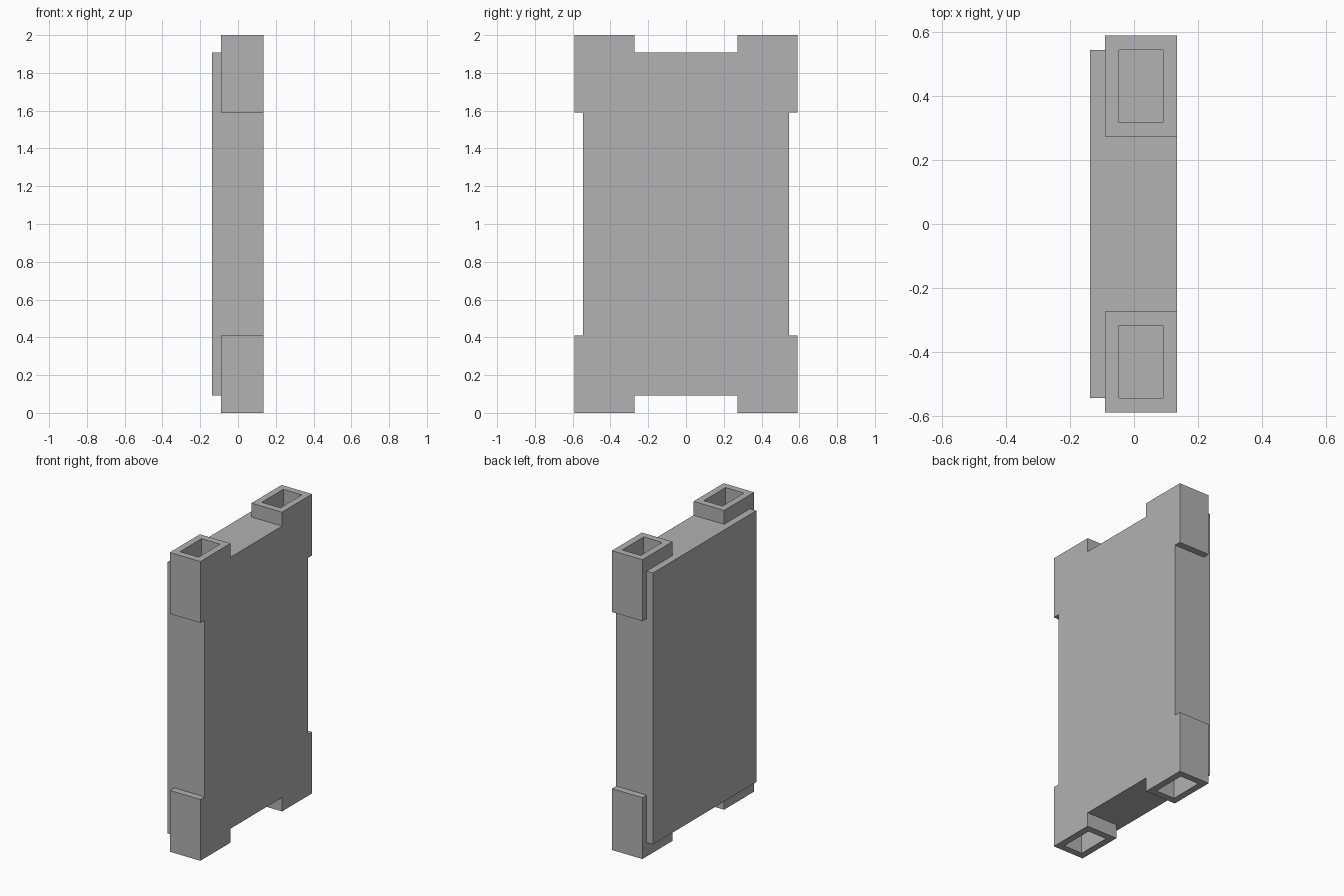
import bpy
import bmesh
from mathutils import Vector

if "Cube" in bpy.data.objects:
    bpy.data.objects.remove(bpy.data.objects["Cube"], do_unlink=True)

grey = bpy.data.materials.new("plain_grey")
grey.use_nodes = True
grey.diffuse_color = (0.445, 0.445, 0.445, 1)
grey.node_tree.nodes["Principled BSDF"].inputs["Base Color"].default_value = grey.diffuse_color


def box(name, low, high):
    """Axis-aligned box between two opposite corners."""
    low, high = Vector(low), Vector(high)
    bm = bmesh.new()
    bmesh.ops.create_cube(bm, size=1)
    bmesh.ops.scale(bm, vec=high - low, verts=bm.verts)
    bmesh.ops.translate(bm, vec=(low + high) / 2, verts=bm.verts)
    mesh = bpy.data.meshes.new(name)
    bm.to_mesh(mesh)
    bm.free()
    mesh.materials.append(grey)
    obj = bpy.data.objects.new(name, mesh)
    bpy.context.collection.objects.link(obj)
    return obj


def combine(target, tool, operation):
    """Apply a boolean and discard the tool object."""
    mod = target.modifiers.new(operation.lower(), "BOOLEAN")
    mod.operation = operation
    mod.solver = "EXACT"
    mod.object = tool
    bpy.context.view_layer.objects.active = target
    bpy.ops.object.modifier_apply(modifier=mod.name)
    bpy.data.objects.remove(tool, do_unlink=True)


HEIGHT = 2.0
BLOCK = 0.41    # corner block height
DEPTH = 0.365   # socket depth
corners = [(side, top) for side in (-1, 1) for top in (False, True)]


def corner_box(name, x, y, z, side, top):
    """Box at one corner, mirrored across y and about mid height."""
    ys = sorted(side * v for v in y)
    zs = sorted(HEIGHT - v if top else v for v in z)
    return box(name, (x[0], ys[0], zs[0]), (x[1], ys[1], zs[1]))


# Main slab
panel = box("panel_with_corner_sockets", (-0.138, -0.545, 0.093), (0.135, 0.545, 1.907))

# Corner blocks, flush with one face of the slab
for side, top in corners:
    combine(panel, corner_box("corner_block", (-0.091, 0.135), (0.273, 0.59),
                              (0, BLOCK), side, top), "UNION")

# Rectangular sockets open at the block ends
for side, top in corners:
    combine(panel, corner_box("socket_cutter", (-0.047, 0.09), (0.318, 0.545),
                              (-0.1, DEPTH), side, top), "DIFFERENCE")
